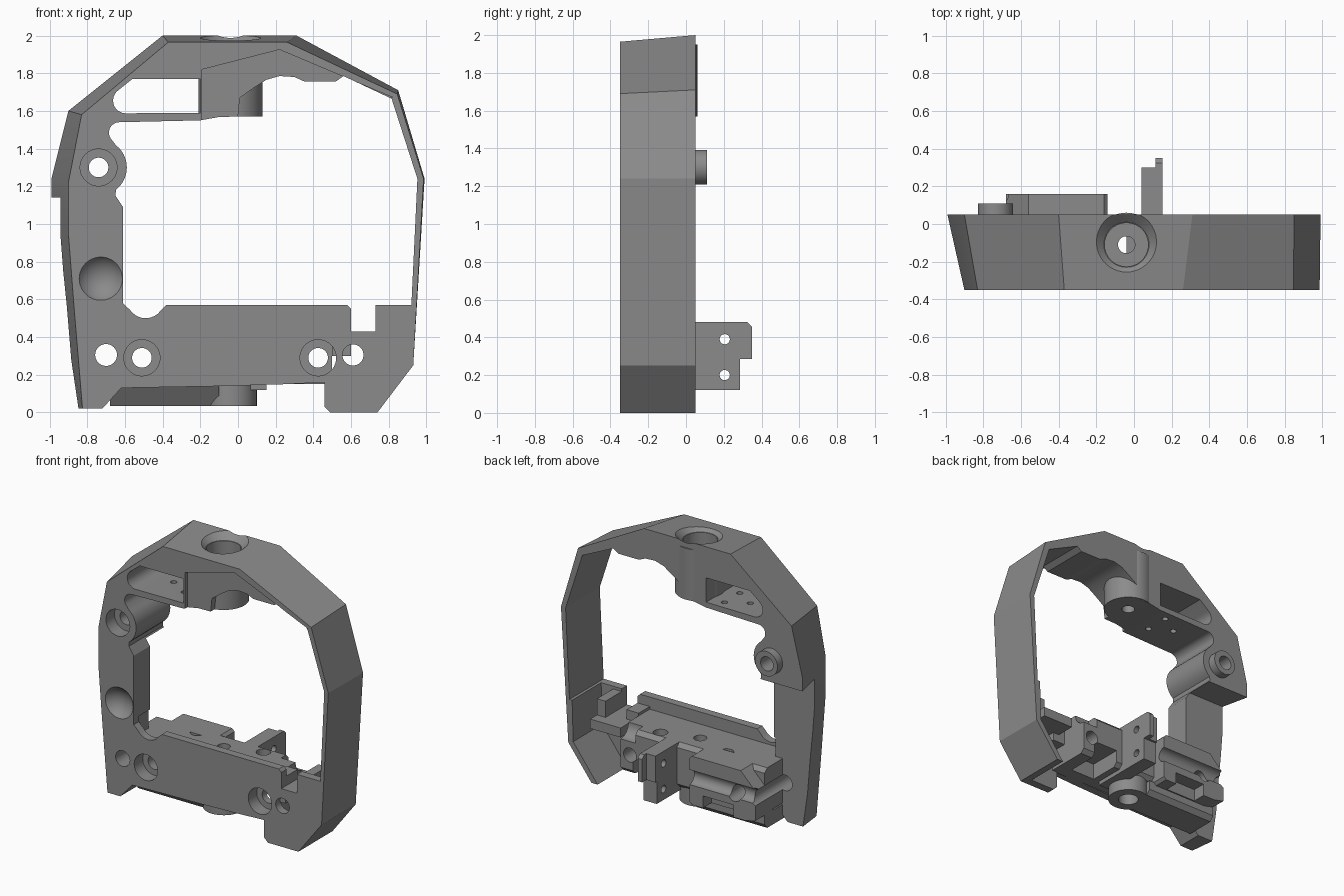
import bpy, bmesh, math
from mathutils import Matrix, Vector

if "Cube" in bpy.data.objects:
    bpy.data.objects.remove(bpy.data.objects["Cube"])

grey = bpy.data.materials.new("mid grey")
grey.diffuse_color = (0.26, 0.26, 0.26, 1)
grey.use_nodes = True
grey.node_tree.nodes["Principled BSDF"].inputs["Base Color"].default_value = grey.diffuse_color


def finish(name, bm):
    bmesh.ops.recalc_face_normals(bm, faces=bm.faces)
    me = bpy.data.meshes.new(name)
    bm.to_mesh(me)
    bm.free()
    me.materials.append(grey)
    ob = bpy.data.objects.new(name, me)
    bpy.context.collection.objects.link(ob)
    return ob


def loft(name, a, b):
    """Solid between two matching 3D outlines."""
    bm = bmesh.new()
    va = [bm.verts.new(p) for p in a]
    vb = [bm.verts.new(p) for p in b]
    n = len(va)
    bm.faces.new(va)
    bm.faces.new(vb[::-1])
    for i in range(n):
        bm.faces.new((va[i], vb[i], vb[(i + 1) % n], va[(i + 1) % n]))
    return finish(name, bm)


def prism(name, pts, y0, y1, back=None):
    """Front outline (x, z) extruded in depth, optionally to another outline."""
    return loft(name, [(x, y0, z) for x, z in pts], [(x, y1, z) for x, z in back or pts])


def side(name, pts, x0, x1):
    """Side outline (y, z) extruded along x."""
    return loft(name, [(x0, y, z) for y, z in pts], [(x1, y, z) for y, z in pts])


def box(name, x0, x1, y0, y1, z0, z1):
    return prism(name, [(x0, z0), (x1, z0), (x1, z1), (x0, z1)], y0, y1)


def rod(name, p, q, r, r2=None, n=40):
    p, q = Vector(p), Vector(q)
    bm = bmesh.new()
    rot = (q - p).to_track_quat('Z', 'Y').to_matrix().to_4x4()
    bmesh.ops.create_cone(bm, cap_ends=True, segments=n, radius1=r, radius2=r if r2 is None else r2,
                          depth=(q - p).length, matrix=Matrix.Translation((p + q) / 2) @ rot)
    return finish(name, bm)


def arc(cx, cz, r, a0, a1, n):
    t = [math.radians(a0 + (a1 - a0) * i / n) for i in range(n + 1)]
    return [(cx + r * math.cos(a), cz + r * math.sin(a)) for a in t]


def cut(targets, *cutters):
    for ob in targets:
        for c in cutters:
            m = ob.modifiers.new("cut", 'BOOLEAN')
            m.operation, m.solver, m.object = 'DIFFERENCE', 'EXACT', c
            bpy.context.view_layer.objects.active = ob
            bpy.ops.object.modifier_apply(modifier=m.name)
    for c in cutters:
        bpy.data.objects.remove(c)


# Outer housing, tapering in towards the front on its left and top
lower = [(.93, .25), (.74, 0), (.49, 0), (.46, .03), (.46, .16), (.25, .15), (-.08, .14),
         (-.62, .13), (-.72, .02)]
front = [(-.9, 1.22), (-.83, 1.58), (-.37, 1.965), (.26, 1.965), (.845, 1.69), (.985, 1.24)]
back = [(-.99, 1.24), (-.9, 1.6), (-.4, 2), (.31, 2), (.85, 1.71), (.99, 1.24)]
housing = prism("housing", front + lower + [(-.825, .02), (-.87, .56), (-.9, .95)], -.35, .05,
                back + lower + [(-.87, .02), (-.95, .56), (-.99, .95)])

# Central opening
opening = ([(-.61, .58), (-.61, 1.09), (-.65, 1.15)] + arc(-.74, 1.3, .15, -52, 52, 12)
           + arc(-.63, 1.485, .055, 220, 90, 8)
           + [(-.2, 1.55), (-.1, 1.568), (0, 1.57), (.01, 1.67), (.08, 1.72), (.15, 1.765), (.22, 1.785),
              (.3, 1.78), (.35, 1.757), (.52, 1.757), (.56, 1.785), (.815, 1.665), (.952, 1.24),
              (.92, .57), (.73, .57), (.73, .43), (.6, .43), (.6, .55), (.58, .57), (-.38, .57)]
           + arc(-.49, .6, .1, -35, -145, 8))
cut([housing], prism("opening_cutter", opening, -.6, .3))
# Hollow behind the front plate, thinner left column, shallow pocket and rounded slot
cut([housing],
    prism("hollow_cutter", [(-.62, -.1), (-.62, .62), (.9, .62), (.89, .265), (.69, 0), (.69, -.1)], -.29, .3),
    box("column_cutter", -1.3, -.6, -.16, .3, -.1, 1.14),
    prism("pocket_cutter", [(-.19, 1.4), (-.19, 1.82), (.22, 1.925), (.82, 1.672), (.5, 1.6)], -.5, -.32),
    prism("slot_cutter", [(-.2, 1.59), (-.2, 1.77), (-.56, 1.77)] + arc(-.595, 1.655, .068, 125, 265, 10),
          -.6, .3))

# Shaft socket in the top and bearing ring at the bottom
sx, sy = -.04, -.11
socket = rod("shaft_socket", (sx, sy, 1.57), (sx, sy, 1.95), .17)
ring = rod("bearing_ring", (sx, sy, .035), (sx, sy, .3), .14)

# Lower carrier behind the plate, with rear clamp and lower foot
carrier = side("carrier", [(-.3, .15), (.02, .15), (.05, .18), (.05, .45), (.02, .48), (-.3, .48)], -.68, .5)
clamp = prism("rear_clamp", [(-.68, .14), (-.6, .12), (-.16, .12), (-.14, .14), (-.14, .46), (-.16, .48),
                             (-.56, .48), (-.68, .36)], -.05, .16)
foot = side("clamp_foot", [(-.27, .14), (-.2, .035), (.02, .035), (.05, .07), (.05, .14)], -.68, -.1)
cut([clamp], rod("groove_cutter", (-1, .16, .32), (0, .16, .32), .055),
    box("gap_cutter", -.5, -.25, .06, .3, 0, .21))
cut([carrier], box("relief_cutter", .2, .4, -.2, .2, 0, .27),
    rod("end_cutter", (.38, .05, .48), (.6, .05, .48), .09))
box("ring_step", sx, .15, -.2, -.02, .12, .2)

# Rear hooked tab with two cross holes
tab = side("rear_tab", [(-.05, .12), (.285, .12), (.285, .285), (.3, .285), (.3, .48), (-.05, .48)], .04, .15)
hook = side("tab_hook", [(.29, .285), (.35, .285), (.35, .455), (.325, .48), (.29, .48)], .115, .15)
for z in (.2, .39):
    cut([tab], rod("tab_hole", (-.05, .205, z), (.3, .205, z), .027, n=24))

# Small latch around the plate notch
box("latch_floor", .55, .8, -.3, -.02, .36, .43)
box("latch_post", .73, .8, -.3, -.1, .43, .55)
box("latch_wall", .5, .6, -.3, -.16, .3, .5)

# Round boss on the back of the upper left corner
boss = rod("rear_boss", (-.735, 0, 1.3), (-.735, .11, 1.3), .092)

# Stepped shaft bore through everything on the vertical axis
cut([housing, socket], rod("bore", (sx, sy, 1.72), (sx, sy, 2.1), .115),
    rod("bore_chamfer", (sx, sy, 1.95), (sx, sy, 2.002), .12, .176))
cut([housing, socket, carrier, ring, foot], rod("pin_bore", (sx, sy, -.1), (sx, sy, 2.1), .045))
cut([ring, foot], rod("ring_bore", (sx, sy, -.1), (sx, sy, .12), .07))

# Screw holes from the front: (x, z, radius, counterbore radius)
for x, z, r, cb in [(-.74, 1.3, .052, .098), (-.51, .29, .052, .096), (.425, .29, .052, .096),
                    (-.7, .305, .058, 0), (.61, .305, .056, 0)]:
    targets = [housing, boss] if z > 1 else [housing, carrier, clamp]
    cut(targets, rod("screw_hole", (x, -.6, z), (x, .4, z), r))
    if cb:
        cut(targets, rod("counterbore", (x, -.6, z), (x, -.25, z), cb))

# Vertical screw holes in carrier top and under the crown
for x in (-.31, .23):
    cut([carrier], rod("carrier_hole", (x, -.03, .35), (x, -.03, .6), .05))
for x, y in [(-.3, -.2), (-.3, -.02), (-.45, -.11)]:
    cut([housing], rod("crown_hole", (x, y, 1.4), (x, y, 1.65), .022, n=20))

# Shallow dish on the left column
bm = bmesh.new()
bmesh.ops.create_uvsphere(bm, u_segments=40, v_segments=24, radius=.14,
                          matrix=Matrix.Translation((-.728, -.43, .71)))
cut([housing], finish("dish_cutter", bm))

# Smooth the round surfaces, keep the edges sharp
for ob in bpy.context.scene.objects:
    ob.select_set(True)
    bpy.context.view_layer.objects.active = ob
bpy.ops.object.shade_smooth_by_angle(angle=math.radians(20))
